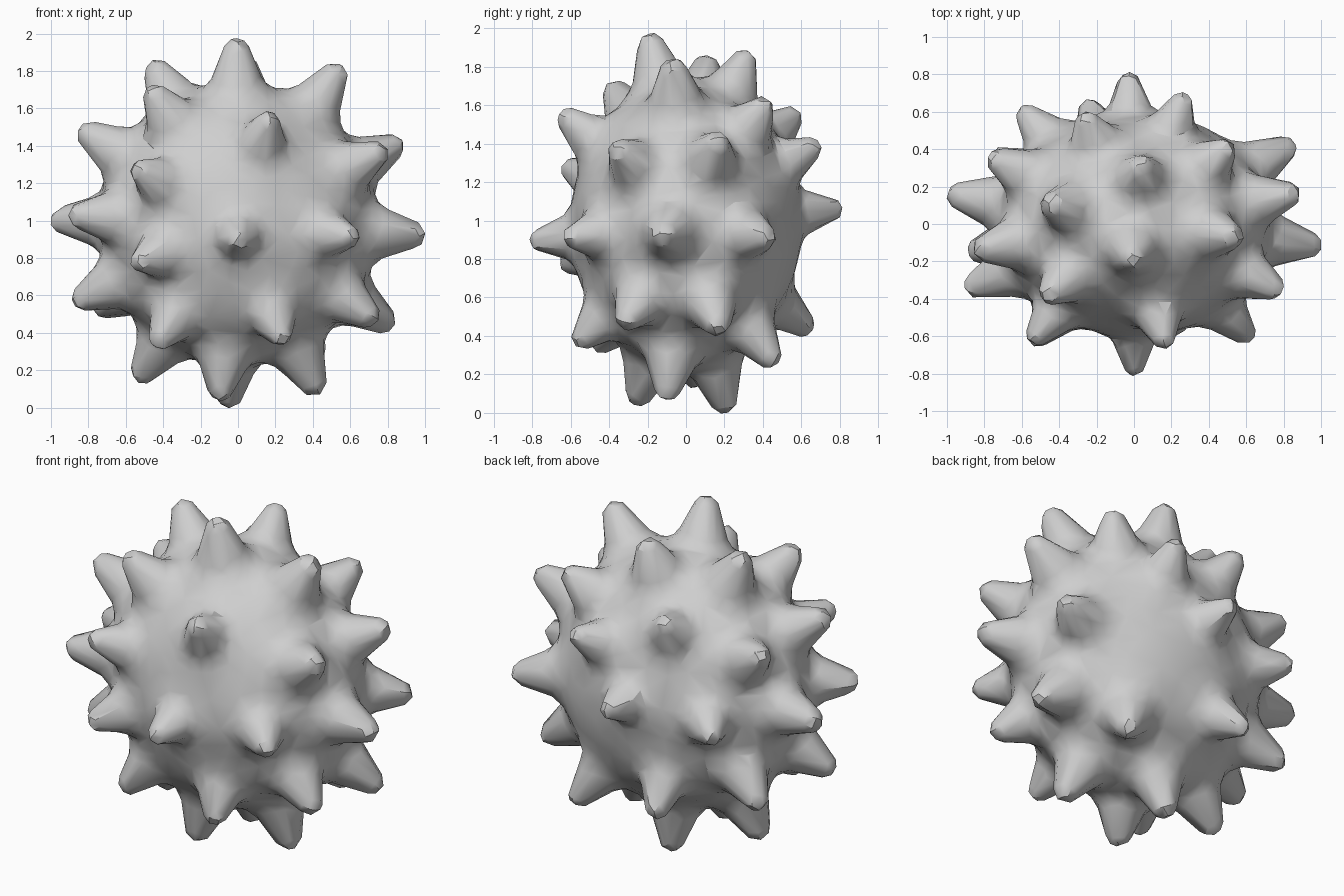
import bpy
import bmesh
import math
from mathutils import Vector

cube = bpy.data.objects.get("Cube")
if cube:
    bpy.data.objects.remove(cube, do_unlink=True)

CENTRE = Vector((0, 0, 0.98))
BODY = Vector((0.74, 0.6, 0.75))     # half axes of the core
REACH = 0.36                         # how far a spike's flare spreads
WIDTH = 0.128                        # spike width at mid height
CAP = 0.08                           # width of the faceted tip
SIDES = 5                            # sides of each blunt tip
BLEND = 1.5                          # how neighbouring flares add up

# Spike tips, grouped by the side they stand on
TIPS = [
    # front
    (0, -.81, .89), (.17, -.65, 1.56), (-.55, -.63, 1.28), (-.55, -.64, .77),
    (.63, -.62, .91), (-.47, -.39, 1.71), (-.44, -.47, .33), (.24, -.57, .35),
    # top
    (-.01, -.19, 1.97), (.55, -.07, 1.83), (-.46, .11, 1.85), (.04, .32, 1.88),
    # left
    (1, -.12, .92), (.79, -.36, 1.38), (.88, .17, 1.42), (.74, -.32, .46),
    (.83, .17, .43), (.86, .43, .91),
    # right
    (-1, .16, 1), (-.9, -.35, 1.03), (-.85, -.14, 1.49), (-.88, -.15, .56),
    (-.77, .36, 1.42), (-.76, .37, .51),
    # back
    (-.03, .81, 1.06), (.27, .69, 1.4), (-.27, .58, 1.57), (.51, .42, 1.62),
    (-.61, .62, .98), (-.25, .65, .42), (.43, .46, .25),
    # bottom
    (-.1, -.26, .04), (-.05, .21, 0), (.43, -.1, .07), (-.54, .05, .14),
]


def core_radius(d):
    """Distance from the centre to the core's surface along d."""
    return 1 / math.sqrt(sum((a / b) ** 2 for a, b in zip(d, BODY)))


def make_spike(tip):
    """Axis, two side directions and total reach of one spike."""
    arm = Vector(tip) - CENTRE
    axis = arm.normalized()
    u = axis.orthogonal().normalized()
    return axis, u, axis.cross(u), arm.length


def spike_height(d, axis, u, v):
    """Relative spike height along d: faceted at the tip, round below it."""
    a, b = d.dot(u), d.dot(v)
    s = math.hypot(a, b)
    if s >= REACH:
        return 0
    step = math.tau / SIDES
    turn = (math.atan2(b, a) + step / 2) % step - step / 2
    facet = s * math.cos(turn) * 1.08
    mix = min(1, s / CAP)
    q = facet * (1 - mix) + s * mix
    return (1 - (s / REACH) ** 2) / (1 + (q / WIDTH) ** 3.2)


# Core and spikes as one continuous skin
spikes = [make_spike(t) for t in TIPS]
limit = math.sqrt(1 - REACH ** 2)
bm = bmesh.new()
bmesh.ops.create_icosphere(bm, subdivisions=6, radius=1)
for vert in bm.verts:
    d = vert.co.normalized()
    base = core_radius(d)
    total = 0
    for axis, u, v, length in spikes:
        if d.dot(axis) > limit:
            total += (spike_height(d, axis, u, v) * (length - base)) ** BLEND
    vert.co = CENTRE + d * (base + total ** (1 / BLEND))

# Stand the ball on the ground
lowest = min(v.co.z for v in bm.verts)
bmesh.ops.translate(bm, verts=bm.verts, vec=(0, 0, -lowest))

mesh = bpy.data.meshes.new("spiked_ball")
bm.to_mesh(mesh)
bm.free()
ball = bpy.data.objects.new("spiked_ball", mesh)
bpy.context.collection.objects.link(ball)

# Plain grey surface
grey = bpy.data.materials.new("mid_grey")
grey.use_nodes = True
colour = (0.62, 0.62, 0.62, 1)
grey.diffuse_color = colour
grey.node_tree.nodes["Principled BSDF"].inputs["Base Color"].default_value = colour
mesh.materials.append(grey)

# Reduce to coarse facets at the tips, smooth elsewhere
bpy.ops.object.select_all(action="DESELECT")
ball.select_set(True)
bpy.context.view_layer.objects.active = ball
reduce = ball.modifiers.new("coarse_facets", "DECIMATE")
reduce.ratio = 0.16
bpy.ops.object.modifier_apply(modifier=reduce.name)
bpy.ops.object.shade_smooth_by_angle(angle=math.radians(31))
